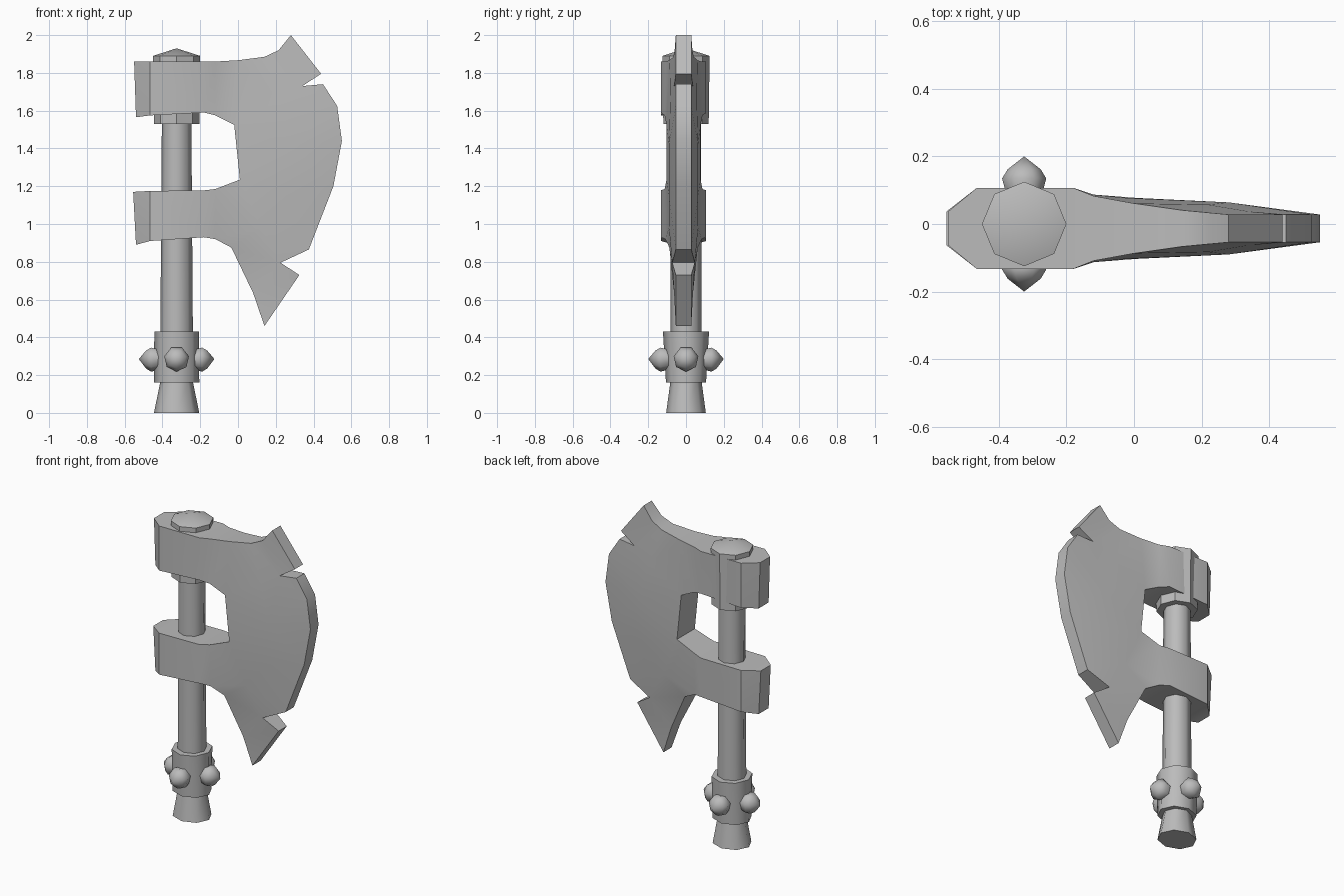
import bpy
import bmesh
from math import cos, sin, pi, radians
from mathutils import Vector, Matrix
from mathutils.geometry import delaunay_2d_cdt

cube = bpy.data.objects.get("Cube")
if cube:
    bpy.data.objects.remove(cube, do_unlink=True)

grey = bpy.data.materials.new("plain grey")
grey.use_nodes = True
GREY = (0.5, 0.5, 0.5, 1)
grey.diffuse_color = GREY
grey.node_tree.nodes["Principled BSDF"].inputs["Base Color"].default_value = GREY

SHAFT_X = -0.325


def finish(name, bm, angle):
    """Turn a bmesh into a shaded, coloured object."""
    bmesh.ops.recalc_face_normals(bm, faces=bm.faces)
    mesh = bpy.data.meshes.new(name)
    bm.to_mesh(mesh)
    bm.free()
    obj = bpy.data.objects.new(name, mesh)
    bpy.context.collection.objects.link(obj)
    mesh.materials.append(grey)
    bpy.ops.object.select_all(action='DESELECT')
    obj.select_set(True)
    bpy.context.view_layer.objects.active = obj
    bpy.ops.object.shade_smooth_by_angle(angle=radians(angle))
    return obj


def turned(name, profile, sides=8, matrix=Matrix(), angle=50):
    """Revolve (radius x, radius y, height) rings; zero radius makes a point."""
    bm = bmesh.new()
    rings = []
    for rx, ry, z in profile:
        if rx == 0:
            rings.append([bm.verts.new((0, 0, z))])
        else:
            rings.append([bm.verts.new((rx * cos(2 * pi * i / sides),
                                        ry * sin(2 * pi * i / sides), z))
                          for i in range(sides)])
    for a, b in zip(rings, rings[1:]):
        for i in range(sides):
            j = (i + 1) % sides
            if len(b) == 1:
                bm.faces.new((a[i], a[j], b[0]))
            else:
                bm.faces.new((a[i], a[j], b[j], b[i]))
    for ring in (rings[0], rings[-1]):
        if len(ring) > 1:
            bm.faces.new(ring)
    bm.transform(matrix)
    return finish(name, bm, angle)


# Handle parts along the shaft axis
axis = Matrix.Translation((SHAFT_X, 0, 0))
turned("shaft", [(.088, .082, .15), (.078, .08, 1.56)], matrix=axis)
turned("pommel", [(.12, .105, 0), (.085, .082, .17)], matrix=axis)
turned("grip_collar", [(.12, .106, .16), (.118, .122, .43)], matrix=axis)
turned("head_core", [(.12, .12, 1.53), (.125, .125, 1.89), (0, 0, 1.93)],
       matrix=axis, angle=30)

# Four studs round the grip collar
stud = [(.055, .055, .09), (.067, .067, .135), (.05, .05, .162), (0, 0, .2)]
for k, side in enumerate(("left", "back", "right", "front")):
    place = (Matrix.Translation((SHAFT_X, 0, .285)) @ Matrix.Rotation(k * pi / 2, 4, 'Z')
             @ Matrix.Rotation(pi / 2, 4, 'Y'))
    turned("stud_" + side, stud, sides=7, matrix=place, angle=60)

# Blade outline with both clasping arms: x, z, half thickness
outline = [
    (-.55, 1.86, .05), (-.465, 1.86, .12), (-.18, 1.86, .12), (-.12, 1.86, .096),
    (0, 1.867, .074), (.14, 1.885, .054), (.215, 1.92, .047), (.28, 2, .041),
    (.44, 1.795, .041), (.34, 1.73, .05), (.45, 1.74, .041), (.525, 1.625, .041),
    (.55, 1.44, .041), (.505, 1.2, .041), (.375, .865, .041), (.225, .795, .06),
    (.325, .73, .041), (.14, .46, .041), (.08, .635, .05), (-.035, .875, .075),
    (-.12, .92, .096), (-.18, .93, .12), (-.465, .91, .12), (-.54, .89, .05),
    (-.555, 1.17, .05), (-.465, 1.175, .12), (-.18, 1.178, .12), (-.12, 1.185, .1),
    (.01, 1.235, .09), (-.02, 1.525, .09), (-.12, 1.575, .1), (-.18, 1.59, .12),
    (-.465, 1.575, .12), (-.54, 1.565, .05)]
# Swell in the middle of the blade
swell = [(.28, 1.42, .077), (.26, 1.15, .077), (.22, 1.66, .07), (.12, .98, .077)]

points = outline + swell
n = len(outline)
flat, _, tris, *_ = delaunay_2d_cdt([Vector(p[:2]) for p in points],
                                    [(i, (i + 1) % n) for i in range(n)], [], 1, 1e-5)
BLADE_Y = -.013
bm = bmesh.new()
sheets = [[bm.verts.new((p.x, BLADE_Y + s * points[i][2], p.y))
           for i, p in enumerate(flat)] for s in (-1, 1)]
for sheet in sheets:
    for tri in tris:
        bm.faces.new([sheet[i] for i in tri])
front, back = sheets
for i in range(n):
    j = (i + 1) % n
    bm.faces.new((front[i], front[j], back[j], back[i]))
finish("axe_blade", bm, 30)
